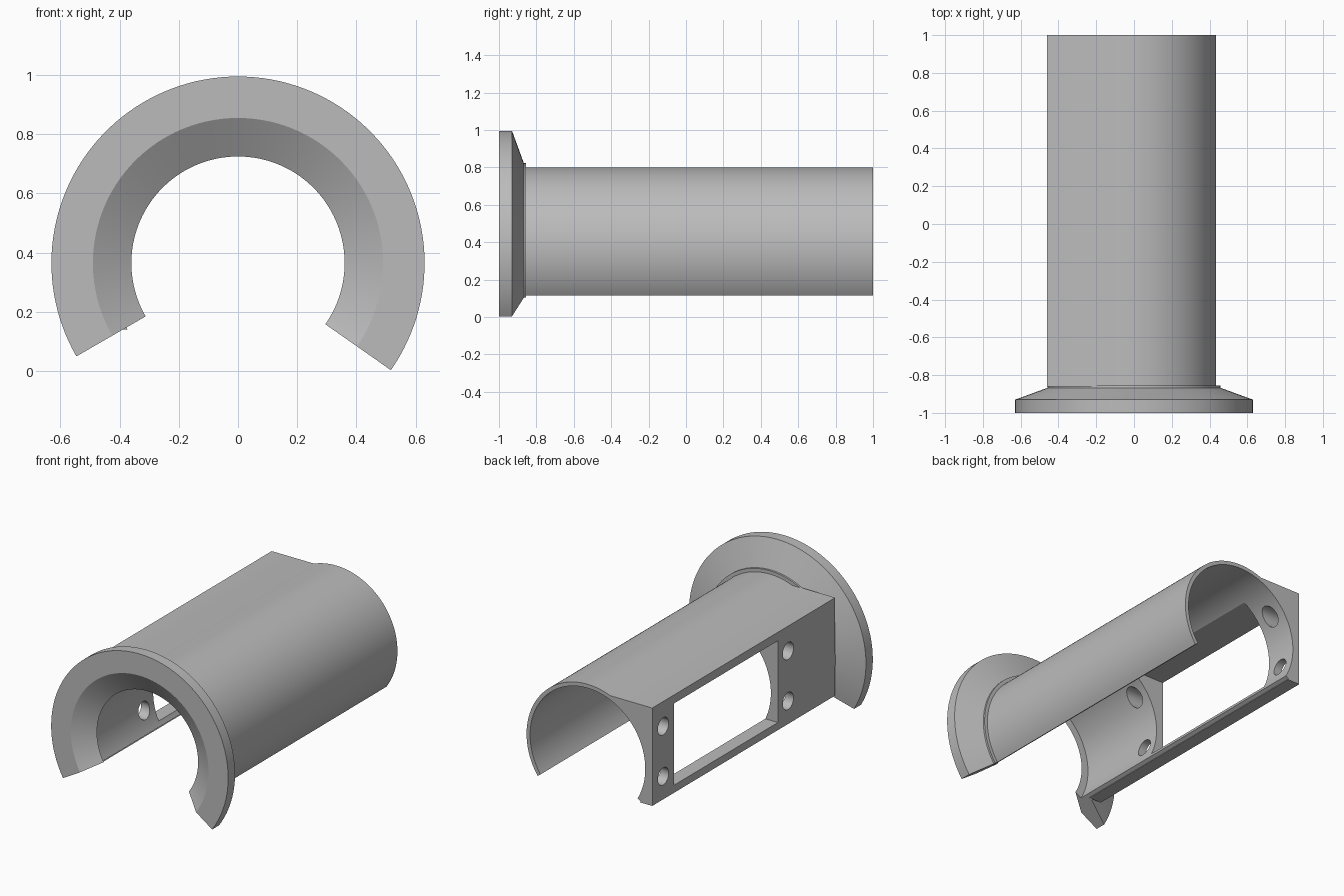
import bpy, bmesh
from math import radians, cos, sin, asin, degrees, sqrt

if "Cube" in bpy.data.objects:
    bpy.data.objects.remove(bpy.data.objects["Cube"], do_unlink=True)

AXIS_Z = 0.365                  # height of the bore axis
START, END = -35, 210           # ends of the open ring, in degrees
BORE, TUBE = 0.41, 0.435        # tube radii
BOX_X, BOX_TOP, BOX_LOW = -0.46, 0.77, 0.14
BACK_OF_FLANGE = -0.86

grey = bpy.data.materials.new("plain grey")
grey.use_nodes = True
grey.diffuse_color = (0.5, 0.5, 0.5, 1)
grey.node_tree.nodes["Principled BSDF"].inputs["Base Color"].default_value = (0.5, 0.5, 0.5, 1)


def polar(radius, angle):
    a = radians(angle)
    return radius * cos(a), AXIS_Z + radius * sin(a)


def arc(radius, first, last, steps=96):
    return [polar(radius, first + (last - first) * i / steps) for i in range(steps + 1)]


def make_object(name, bm):
    bmesh.ops.recalc_face_normals(bm, faces=bm.faces)
    mesh = bpy.data.meshes.new(name)
    bm.to_mesh(mesh)
    bm.free()
    mesh.materials.append(grey)
    obj = bpy.data.objects.new(name, mesh)
    bpy.context.collection.objects.link(obj)
    return obj


def activate(obj):
    bpy.ops.object.select_all(action='DESELECT')
    obj.select_set(True)
    bpy.context.view_layer.objects.active = obj


def smooth(obj):
    activate(obj)
    bpy.ops.object.shade_smooth_by_angle(angle=radians(25))


def cut(obj, cutter):
    activate(obj)
    mod = obj.modifiers.new("cut", 'BOOLEAN')
    mod.operation, mod.solver, mod.object = 'DIFFERENCE', 'EXACT', cutter
    bpy.ops.object.modifier_apply(modifier=mod.name)
    bpy.data.objects.remove(cutter, do_unlink=True)


# Tube with flat-sided mounting box: one cross-section, extruded along y
box_angle = 180 - degrees(asin((BOX_TOP - AXIS_Z) / TUBE))
low_x = -sqrt(TUBE ** 2 - (BOX_LOW - AXIS_Z) ** 2)
section = arc(TUBE, START, box_angle)
section += [(BOX_X, BOX_TOP), (BOX_X, BOX_LOW), (low_x, BOX_LOW), polar(TUBE, END)]
section += arc(BORE, END, START)
bm = bmesh.new()
face = bm.faces.new([bm.verts.new((x, BACK_OF_FLANGE, z)) for x, z in section])
extruded = bmesh.ops.extrude_face_region(bm, geom=[face])
moved = [v for v in extruded["geom"] if isinstance(v, bmesh.types.BMVert)]
bmesh.ops.translate(bm, verts=moved, vec=(0, 1 - BACK_OF_FLANGE, 0))
body = make_object("tube_body", bm)

# Rectangular window through the box wall
bpy.ops.mesh.primitive_cube_add(size=1, location=(-0.4, 0.25, 0.452))
window = bpy.context.object
window.name = "window_cutter"
window.scale = (0.5, 1.055, 0.526)
cut(body, window)

# Four screw holes
for y in (-0.382, 0.888):
    for z in (0.288, 0.61):
        bpy.ops.mesh.primitive_cylinder_add(vertices=32, radius=0.055, depth=0.5,
                                            location=(-0.4, y, z),
                                            rotation=(0, radians(90), 0))
        hole = bpy.context.object
        hole.name = "hole_cutter"
        cut(body, hole)
smooth(body)

# Flared front flange: (y, radius) profile swept around the bore axis
profile = [(-1, 0.49), (-1, 0.63), (-0.93, 0.63), (-0.867, 0.457), (-0.855, 0.457),
           (-0.855, BORE), (-0.92, BORE), (-0.92, 0.36)]
bm = bmesh.new()
rings = []
for y, radius in profile:
    rings.append([bm.verts.new((x, y, z)) for x, z in arc(radius, START, END)])
for a, b in zip(rings, rings[1:] + rings[:1]):
    for i in range(len(a) - 1):
        bm.faces.new((a[i], a[i + 1], b[i + 1], b[i]))
for end in (0, -1):
    bm.faces.new([ring[end] for ring in rings])
smooth(make_object("front_flange", bm))
